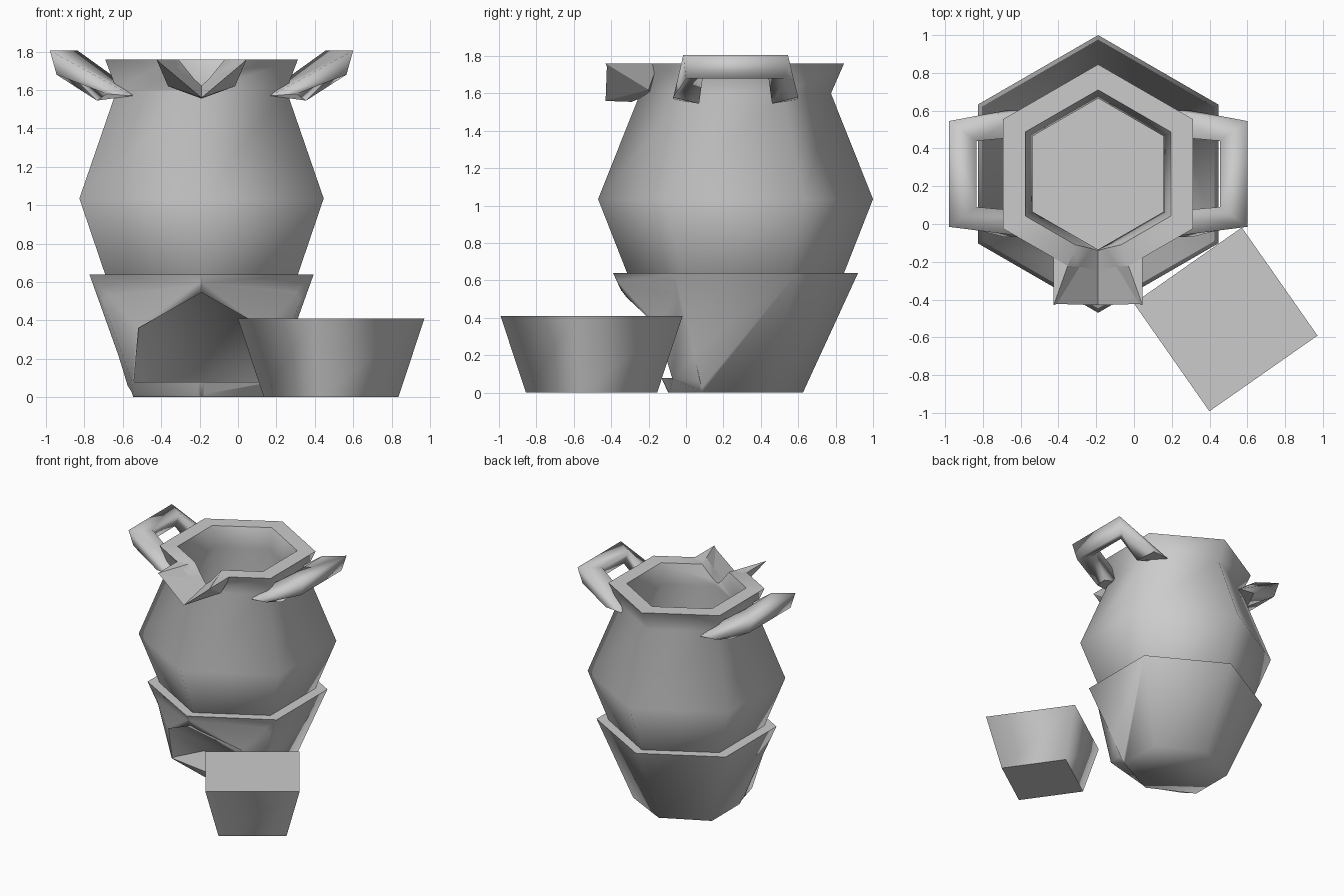
import bpy, bmesh, math

if "Cube" in bpy.data.objects:
    bpy.data.objects.remove(bpy.data.objects["Cube"])

CX, CY = -0.19, 0.265  # centre of the jar and its stand


def add_object(name, bm, loc=(CX, CY, 0)):
    bmesh.ops.recalc_face_normals(bm, faces=bm.faces[:])
    me = bpy.data.meshes.new(name)
    bm.to_mesh(me)
    bm.free()
    ob = bpy.data.objects.new(name, me)
    ob.location = loc
    bpy.context.collection.objects.link(ob)
    return ob


def loft(name, rings, loc=(CX, CY, 0), sharp_caps=False):
    """Skin a list of point rings and cap both ends."""
    bm = bmesh.new()
    rows = [[bm.verts.new(p) for p in ring] for ring in rings]
    n = len(rows[0])
    for a, b in zip(rows, rows[1:]):
        for i in range(n):
            j = (i + 1) % n
            bm.faces.new((a[i], a[j], b[j], b[i])).smooth = True
    for row in (rows[0], rows[-1]):
        cap = bm.faces.new(row)
        for e in cap.edges:
            e.smooth = not sharp_caps
    return add_object(name, bm, loc)


def polygon(r, z, sides=6, start=30, wide=1.0):
    step = 2 * math.pi / sides
    a0 = math.radians(start)
    return [(wide * r * math.cos(a0 + i * step), r * math.sin(a0 + i * step), z)
            for i in range(sides)]


def hull(name, points):
    bm = bmesh.new()
    for p in points:
        bm.verts.new(p)
    bmesh.ops.convex_hull(bm, input=bm.verts[:])
    loose = [v for v in bm.verts if not v.link_faces]
    bmesh.ops.delete(bm, geom=loose, context='VERTS')
    return add_object(name, bm)


def both(points):
    return [(s * x, y, z) for x, y, z in points for s in (-1, 1)]


def select(ob):
    bpy.ops.object.select_all(action='DESELECT')
    ob.select_set(True)
    bpy.context.view_layer.objects.active = ob


def boolean(ob, other, operation='DIFFERENCE'):
    mod = ob.modifiers.new("boolean", 'BOOLEAN')
    mod.operation = operation
    mod.solver = 'EXACT'
    mod.object = other
    select(ob)
    bpy.ops.object.modifier_apply(modifier=mod.name)


def smooth(ob, degrees):
    select(ob)
    bpy.ops.object.shade_smooth_by_angle(angle=math.radians(degrees))


# hollow six-sided jar
jar = loft("jar", [polygon(r, z) for r, z in (
    (0.55, 0.60), (0.58, 0.64), (0.735, 1.035), (0.51, 1.60), (0.58, 1.76),
    (0.445, 1.76), (0.40, 1.60), (0.62, 1.05), (0.50, 0.70))])

# pouring spout and its V-shaped channel
spout = hull("spout", both([(0.235, -0.695, 1.76), (0.235, -0.415, 1.76), (0.175, -0.465, 1.62)])
             + [(0, -0.695, 1.56), (0, -0.555, 1.555), (0, -0.45, 1.60)])
channel = hull("channel_cutter", both([(0.255, -0.75, 1.76), (0.255, -0.75, 1.9),
                                       (0.105, -0.33, 1.76), (0.105, -0.33, 1.9)])
               + [(0, -0.75, 1.548), (0, -0.33, 1.64)])
boolean(jar, channel)
boolean(spout, channel)
smooth(jar, 62)

# bowl-shaped stand with a protruding fire mouth at the front
stand = loft("stand", [polygon(0.36, 0.0, wide=1.14), polygon(0.655, 0.64, wide=1.03)])
hood = hull("hood_helper", both([(0.36, -0.335, 0.075), (0.335, -0.42, 0.365), (0.385, -0.19, 0.06),
                                 (0.35, -0.17, 0.003), (0.55, -0.30, 0.60)])
            + [(0, -0.355, 0.003), (0, -0.635, 0.60), (0, -0.58, 0.55)])
boolean(stand, hood, 'UNION')

# the mouth is a recess whose roof slopes back down to the floor
rim = both([(0.352, -0.30, 0.078), (0.328, -0.40, 0.36)]) + [(0, -0.56, 0.545)]
opening = hull("opening_cutter", rim + [(x, -0.9, z) for x, y, z in rim]
               + both([(0.24, -0.10, 0.078)]) + [(0, -0.03, 0.078)])
boolean(stand, opening)
smooth(stand, 75)

# looped handles on both sides
for side, name in ((1, "handle_right"), (-1, "handle_left")):
    base = [(0.36, 0.335, 1.57), (0.36, 0.20, 1.60), (0.545, 0.195, 1.545), (0.495, 0.335, 1.58)]
    bend = [(0.79, 0.28, 1.805), (0.645, 0.175, 1.805), (0.69, 0.175, 1.69), (0.755, 0.265, 1.68)]
    rings = [[(side * x, f * y, z) for x, y, z in ring]
             for ring, f in ((base, 1), (bend, 1), (bend, -1), (base, -1))]
    loft(name, rings, sharp_caps=True)

# square tapered box in front
loft("box", [polygon(0.356, 0, 4, 80), polygon(0.494, 0.41, 4, 80)], (0.485, -0.505, 0), True)

for helper in (channel, opening, hood):
    helper.hide_render = True
    helper.hide_set(True)
